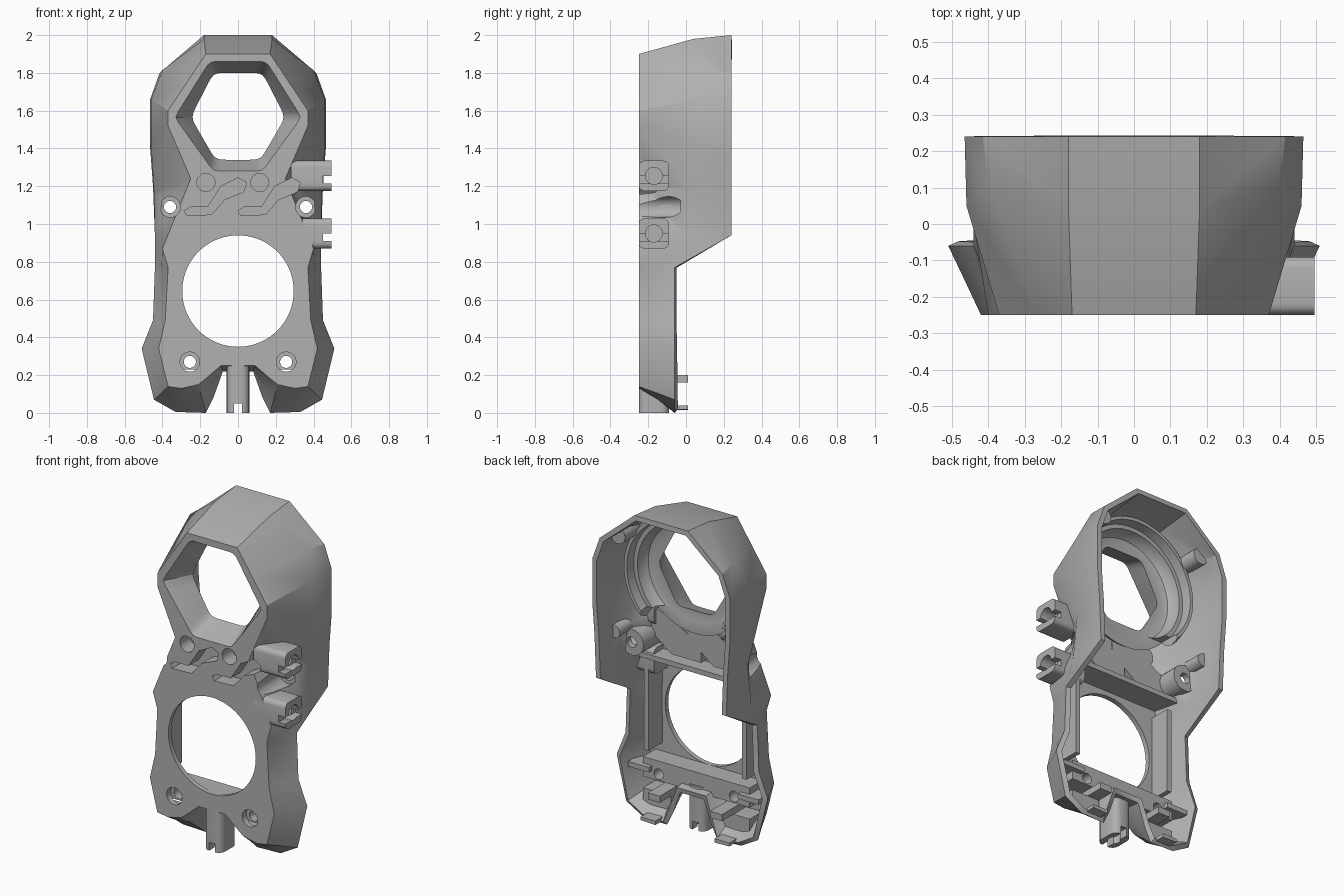
import bpy, bmesh, math
from mathutils import Vector

cube = bpy.data.objects.get("Cube")
if cube:
    bpy.data.objects.remove(cube, do_unlink=True)

grey = bpy.data.materials.new("mid grey")
grey.use_nodes = True
grey.diffuse_color = (0.44, 0.44, 0.44, 1)
grey.node_tree.nodes["Principled BSDF"].inputs["Base Color"].default_value = (0.44, 0.44, 0.44, 1)

FRONT, BACK = -0.25, 0.24


def loft(name, loops, ring=False, open_end=False):
    """Skin matching loops with mirrored diagonals; cap the ends, or close as a ring."""
    bm = bmesh.new()
    rows = [[bm.verts.new(p) for p in loop] for loop in loops]
    n = len(rows[0])
    pairs = list(zip(rows, rows[1:])) + ([(rows[-1], rows[0])] if ring else [])
    for a, b in pairs:
        for i in range(n):
            j = (i + 1) % n
            if i < n // 2:
                bm.faces.new((a[i], a[j], b[j]))
                bm.faces.new((a[i], b[j], b[i]))
            else:
                bm.faces.new((a[i], a[j], b[i]))
                bm.faces.new((a[j], b[j], b[i]))
    last = None
    if not ring:
        bm.faces.new(rows[0])
        last = bm.faces.new(rows[-1])
    bmesh.ops.recalc_face_normals(bm, faces=bm.faces[:])
    if open_end:
        bmesh.ops.delete(bm, geom=[last], context='FACES_ONLY')
    mesh = bpy.data.meshes.new(name)
    bm.to_mesh(mesh)
    bm.free()
    obj = bpy.data.objects.new(name, mesh)
    bpy.context.collection.objects.link(obj)
    mesh.materials.append(grey)
    return obj


def prism(name, pts, a, b, axis='y'):
    place = {'x': lambda p, t: (t, p[0], p[1]),
             'y': lambda p, t: (p[0], t, p[1]),
             'z': lambda p, t: (p[0], p[1], t)}[axis]
    return loft(name, [[place(p, t) for p in pts] for t in (a, b)])


def circle(cx, cz, r, n=32):
    return [(cx + r * math.cos(2 * math.pi * i / n), cz + r * math.sin(2 * math.pi * i / n)) for i in range(n)]


def rect(x0, x1, z0, z1):
    return [(x0, z0), (x1, z0), (x1, z1), (x0, z1)]


def rounded(cx, cz, hx, hz, r):
    """Rounded rectangle outline."""
    out = []
    for k, (sx, sz) in enumerate(((1, 1), (-1, 1), (-1, -1), (1, -1))):
        for s in range(5):
            a = math.pi / 2 * (k + s / 4)
            out.append((cx + sx * (hx - r) + r * math.cos(a), cz + sz * (hz - r) + r * math.sin(a)))
    return out


def apply_mod(obj, kind, **settings):
    mod = obj.modifiers.new(kind.lower(), kind)
    for key, value in settings.items():
        setattr(mod, key, value)
    bpy.context.view_layer.objects.active = obj
    bpy.ops.object.modifier_apply(modifier=mod.name)


def combine(obj, other, operation='DIFFERENCE'):
    apply_mod(obj, 'BOOLEAN', object=other, operation=operation, solver='EXACT')


# Half outline of the housing: front x,z / shoulder x,y,z / open rear x,y,z
half = [
    ((0.17, 1.90), (0.18, 0.04, 1.98), (0.18, BACK, 2.00)),
    ((0.27, 1.75), (0.40, 0.11, 1.815), (0.415, BACK, 1.80)),
    ((0.37, 1.60), (0.46, 0.05, 1.66), (0.465, BACK, 1.66)),
    ((0.37, 1.52), (0.46, 0.05, 1.42), (0.465, BACK, 1.40)),
    ((0.25, 1.24), (0.445, 0.04, 1.17), (0.45, BACK, 1.20)),
    ((0.40, 0.87), (0.44, 0.00, 0.92), (0.44, BACK, 0.94)),
    ((0.37, 0.77), (0.405, -0.15, 0.77), (0.44, -0.06, 0.77)),
    ((0.385, 0.49), (0.42, -0.15, 0.49), (0.45, -0.06, 0.49)),
    ((0.42, 0.34), (0.467, -0.15, 0.34), (0.51, -0.06, 0.34)),
    ((0.37, 0.14), (0.407, -0.15, 0.104), (0.445, -0.06, 0.07)),
    ((0.30, 0.13), (0.315, -0.15, 0.07), (0.33, -0.06, 0.005)),
    ((0.21, 0.15), (0.19, -0.15, 0.075), (0.17, -0.06, 0.00)),
    ((0.16, 0.19), (0.145, -0.15, 0.135), (0.13, -0.06, 0.08)),
    ((0.09, 0.25), (0.085, -0.15, 0.234), (0.08, -0.06, 0.22)),
]


def both(points):
    return points + [(-x, y, z) for x, y, z in reversed(points)]


front = both([(f[0], FRONT, f[1]) for f, m, b in half])
middle = both([m for f, m, b in half])
rear = both([b for f, m, b in half])
housing = loft("housing_shell", [front, middle, rear], open_end=True)
apply_mod(housing, 'SOLIDIFY', thickness=0.03, offset=-1, use_even_offset=True)
# Trimming volume lies just inside the outer skin
far = [(x, 0.3, z) for x, y, z in rear]
hull = loft("clip_volume", [[(x * 0.975, y, 1 + (z - 1) * 0.985) for x, y, z in loop]
                            for loop in (front, middle, rear, far)])

# Soft-cornered hexagonal window, sampled by angle so that it can blend into circles
CZ, N = 1.565, 72


def polar(radius, y):
    return [(radius(a) * math.cos(a), y, CZ + radius(a) * math.sin(a))
            for a in (2 * math.pi * i / N for i in range(N))]


def hexagon(top, top_z, mid, low, low_z, soft, scale=1):
    c = [Vector(p) * scale for p in ((top, top_z - CZ), (mid, 0), (low, low_z - CZ),
                                     (-low, low_z - CZ), (-mid, 0), (-top, top_z - CZ))]

    def radius(a):
        d = Vector((math.cos(a), math.sin(a)))
        total = 0
        for p, q in zip(c, c[1:] + c[:1]):
            nrm = Vector((p.y - q.y, q.x - p.x))
            total += max(0, nrm.dot(d) / nrm.dot(p)) ** soft
        return total ** (-1 / soft)
    return radius


wide = (0.15, 1.86, 0.335, 0.13, 1.28, 40)
narrow = (0.13, 1.80, 0.25, 0.12, 1.34, 18)
window = loft("window_cutter", [polar(hexagon(*wide), y) for y in (-0.3, -0.2)])
steps = [(0.28, -0.09), (0.31, -0.08), (0.33, -0.05), (0.335, -0.01), (0.36, -0.01), (0.365, 0.05),
         (0.385, 0.05), (0.40, 0.0), (0.38, -0.06), (0.34, -0.12)]
funnel = loft("window_funnel",
              [polar(hexagon(*wide), FRONT + 0.001), polar(hexagon(*narrow), -0.09)]
              + [polar(lambda a, r=r: r, y) for r, y in steps]
              + [polar(hexagon(*wide, scale=1.07), FRONT + 0.001)], ring=True)
# The circular seat is open toward the bottom
seat_gap = prism("seat_gap_cutter", rect(-0.27, 0.27, 1.0, 1.325), -0.085, 0.2)
combine(funnel, seat_gap)
bpy.data.objects.remove(seat_gap)

# Interior parts, trimmed to the housing volume
groove = [(-0.25, 1.09), (-0.16, 1.09), (-0.09, 1.2), (0, 1.245), (0.045, 1.22),
          (0.03, 1.17), (-0.07, 1.13), (-0.14, 1.05), (-0.27, 1.045), (-0.285, 1.07)]
pocket = [(-0.31, 1.02), (-0.11, 1.02), (0.06, 1.15), (0.07, 1.25), (-0.02, 1.27), (-0.12, 1.23), (-0.31, 1.12)]
bridge = prism("groove_backing", rect(-0.4, 0.4, 1.0, 1.27), -0.235, -0.18)
lower_bar = prism("lower_crossbar", rect(-0.36, 0.36, 0.23, 0.35), -0.235, -0.10)
inner = [funnel, bridge, lower_bar,
         prism("bridge_rib", rect(-0.4, 0.4, 0.97, 1.0), -0.235, -0.07)]
pockets, bosses = [], []
for label, dx in (("right", 0), ("left", 0.285)):
    pockets += [prism(label + "_groove_box", [(x + dx, z) for x, z in pocket], -0.235, -0.11),
                prism(label + "_groove_button", circle(dx - 0.17, 1.22, 0.065), -0.235, -0.115)]
for side, s in (("left", 1), ("right", -1)):
    bosses.append(prism(side + "_screw_boss", circle(s * 0.36, 1.09, 0.08), -0.24, 0.01))
    inner += [
        prism(side + "_upper_post", circle(s * 0.35, 1.80, 0.05), -0.03, 0.16),
        prism(side + "_rear_post", circle(s * 0.41, 1.18, 0.04), -0.02, 0.11),
        prism(side + "_inner_rail", rect(*sorted((s * 0.315, s * 0.345)), 0.40, 0.92), -0.235, -0.09),
        prism(side + "_bar_end", rect(*sorted((s * 0.3, s * 0.44)), 0.28, 0.31), -0.2, -0.07),
        prism(side + "_chin_block", rect(*sorted((s * 0.17, s * 0.36)), 0.05, 0.16), -0.22, -0.10),
        prism(side + "_chin_hook", rect(*sorted((s * 0.17, s * 0.25)), 0.16, 0.20), -0.22, 0.01),
        prism(side + "_chin_lip", rect(*sorted((s * 0.20, s * 0.30)), 0.0, 0.04), -0.12, 0.01)]
inner += pockets + bosses
for part in inner:
    combine(part, hull, 'INTERSECT')

# Side clips with bores and notches
parts = [housing] + inner
clips = []
for label, z in (("upper", 1.255), ("lower", 0.95)):
    clip = prism(label + "_side_clip", rounded(-0.17, z, 0.08, 0.08, 0.03), 0.28, 0.495, 'x')
    bore = prism("clip_bore_cutter", circle(-0.17, z, 0.045), 0.41, 0.6, 'x')
    notch = prism("clip_notch_cutter", rect(-0.3, 0, z - 0.04, z), 0.45, 0.6, 'x')
    for cutter in (bore, notch):
        combine(clip, cutter)
        bpy.data.objects.remove(cutter)
    clips.append(clip)

# Bottom pin
pin = prism("bottom_pin", rounded(0, -0.17, 0.06, 0.08, 0.04), 0, 0.27, 'z')
pin_cutters = [prism("pin_bore_cutter", circle(0, -0.17, 0.035), -0.1, 0.1, 'z'),
               prism("pin_notch_cutter", rect(-0.02, 0.02, -0.1, 0.05), -0.3, 0)]
for cutter in pin_cutters:
    combine(pin, cutter)
    bpy.data.objects.remove(cutter)
parts += clips + [pin]

# Large round opening, screw holes and curved grooves
cutters = [(window, [housing, bridge] + pockets),
           (prism("round_cutter", circle(0, 0.645, 0.295, 72), -0.3, 0.1), [housing] + inner)]
for s, boss in zip((1, -1), bosses):
    for x, z, wide_r, depth in ((0.36, 1.09, 0.055, -0.03), (0.255, 0.27, 0.052, -0.21)):
        for r, end in ((wide_r, depth), (0.032, 0.1)):
            cutters.append((prism("screw_cutter", circle(s * x, z, r), -0.3, end),
                            [housing, bridge, lower_bar, boss] + pockets))
for dx in (0, 0.285):
    for pts in ([(x + dx, z) for x, z in groove], circle(dx - 0.17, 1.22, 0.048)):
        cutters.append((prism("groove_cutter", pts, -0.3, -0.15),
                        [housing, bridge, funnel, clips[0]] + pockets + bosses))
for cutter, targets in cutters:
    for target in targets:
        combine(target, cutter)
    bpy.data.objects.remove(cutter)
bpy.data.objects.remove(hull)

# Soft shading with crisp edges
for obj in parts:
    bpy.ops.object.select_all(action='DESELECT')
    obj.select_set(True)
    bpy.context.view_layer.objects.active = obj
    bpy.ops.object.shade_smooth_by_angle(angle=math.radians(32))
